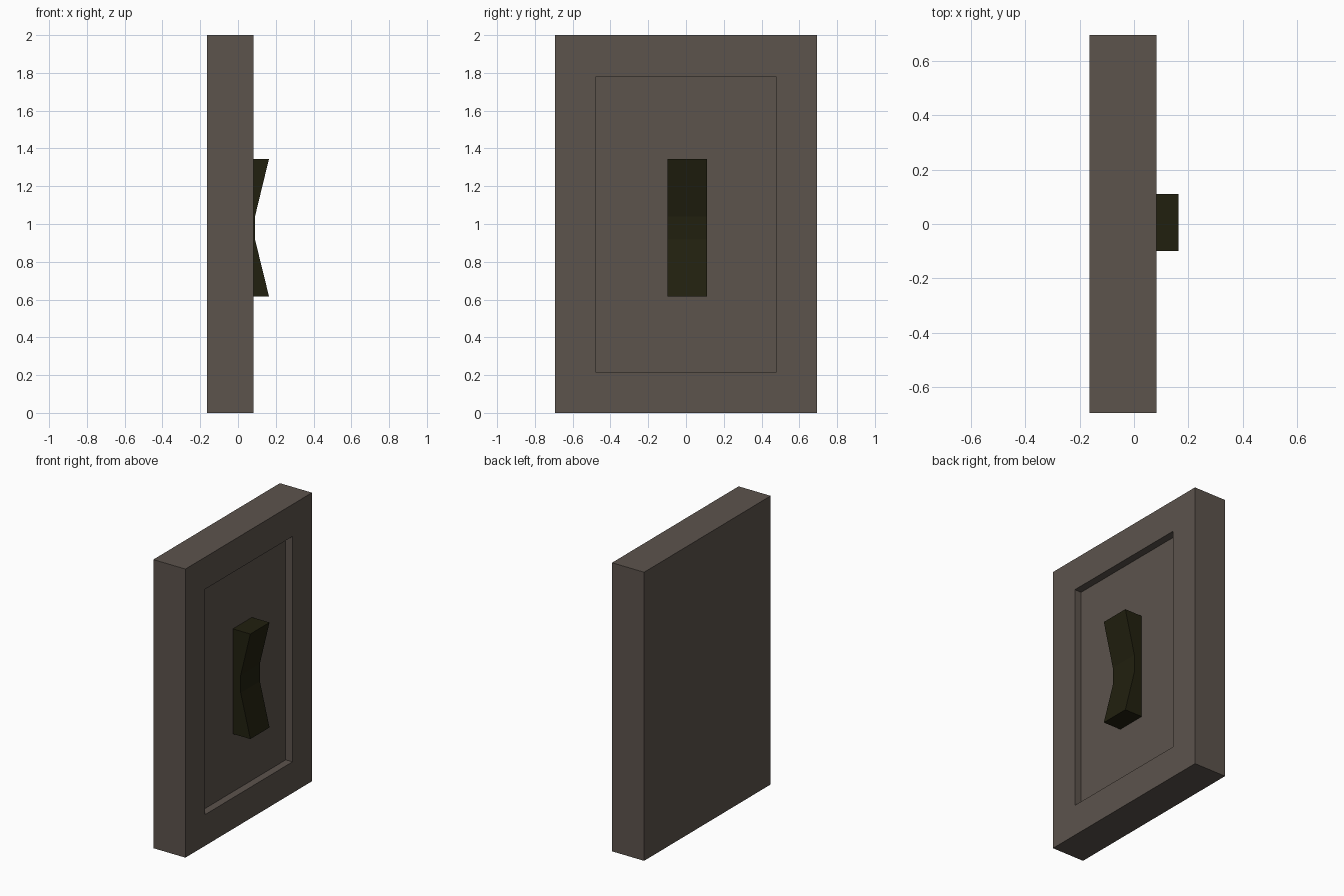
import bpy, bmesh

if "Cube" in bpy.data.objects:
    bpy.data.objects.remove(bpy.data.objects["Cube"])


def material(name, rgb):
    m = bpy.data.materials.new(name)
    m.diffuse_color = (*rgb, 1.0)
    m.use_nodes = True
    m.node_tree.nodes["Principled BSDF"].inputs["Base Color"].default_value = m.diffuse_color
    return m


def add_object(name, bm, mat):
    bmesh.ops.recalc_face_normals(bm, faces=bm.faces)
    mesh = bpy.data.meshes.new(name)
    bm.to_mesh(mesh)
    bm.free()
    mesh.materials.append(mat)
    obj = bpy.data.objects.new(name, mesh)
    bpy.context.collection.objects.link(obj)
    return obj


def rect(bm, x, y0, y1, z0, z1):
    return [bm.verts.new((x, y, z)) for y, z in ((y0, z0), (y1, z0), (y1, z1), (y0, z1))]


def bridge(bm, a, b):
    for i in range(4):
        j = (i + 1) % 4
        bm.faces.new((a[i], a[j], b[j], b[i]))


stone = material("warm grey", (0.107, 0.087, 0.073))
dark = material("dark olive", (0.0155, 0.0145, 0.0048))

BACK, FACE, FLOOR, TIP = -0.164, 0.082, 0.03, 0.164

# Door slab with a recessed front panel
bm = bmesh.new()
back = rect(bm, BACK, -0.693, 0.693, 0, 2)
front = rect(bm, FACE, -0.693, 0.693, 0, 2)
lip = rect(bm, FACE, -0.48, 0.48, 0.216, 1.778)
floor = rect(bm, FLOOR, -0.48, 0.48, 0.216, 1.778)
for a, b in ((back, front), (front, lip), (lip, floor)):
    bridge(bm, a, b)
bm.faces.new(back)
bm.faces.new(floor)
add_object("door_slab", bm, stone)

# Handle: waisted side profile (x, z) extruded across y
profile = [(FLOOR, 0.617), (TIP, 0.617), (0.09, 0.918), (0.09, 1.04),
           (TIP, 1.345), (FLOOR, 1.345), (FLOOR, 1.04), (FLOOR, 0.918)]
bm = bmesh.new()
side = [bm.verts.new((x, -0.099, z)) for x, z in profile]
faces = [bm.faces.new([side[i] for i in ids])
         for ids in ((0, 1, 2, 7), (7, 2, 3, 6), (6, 3, 4, 5))]
ext = bmesh.ops.extrude_face_region(bm, geom=faces, use_keep_orig=True)
moved = [g for g in ext["geom"] if isinstance(g, bmesh.types.BMVert)]
bmesh.ops.translate(bm, verts=moved, vec=(0, 0.21, 0))
add_object("handle", bm, dark)
